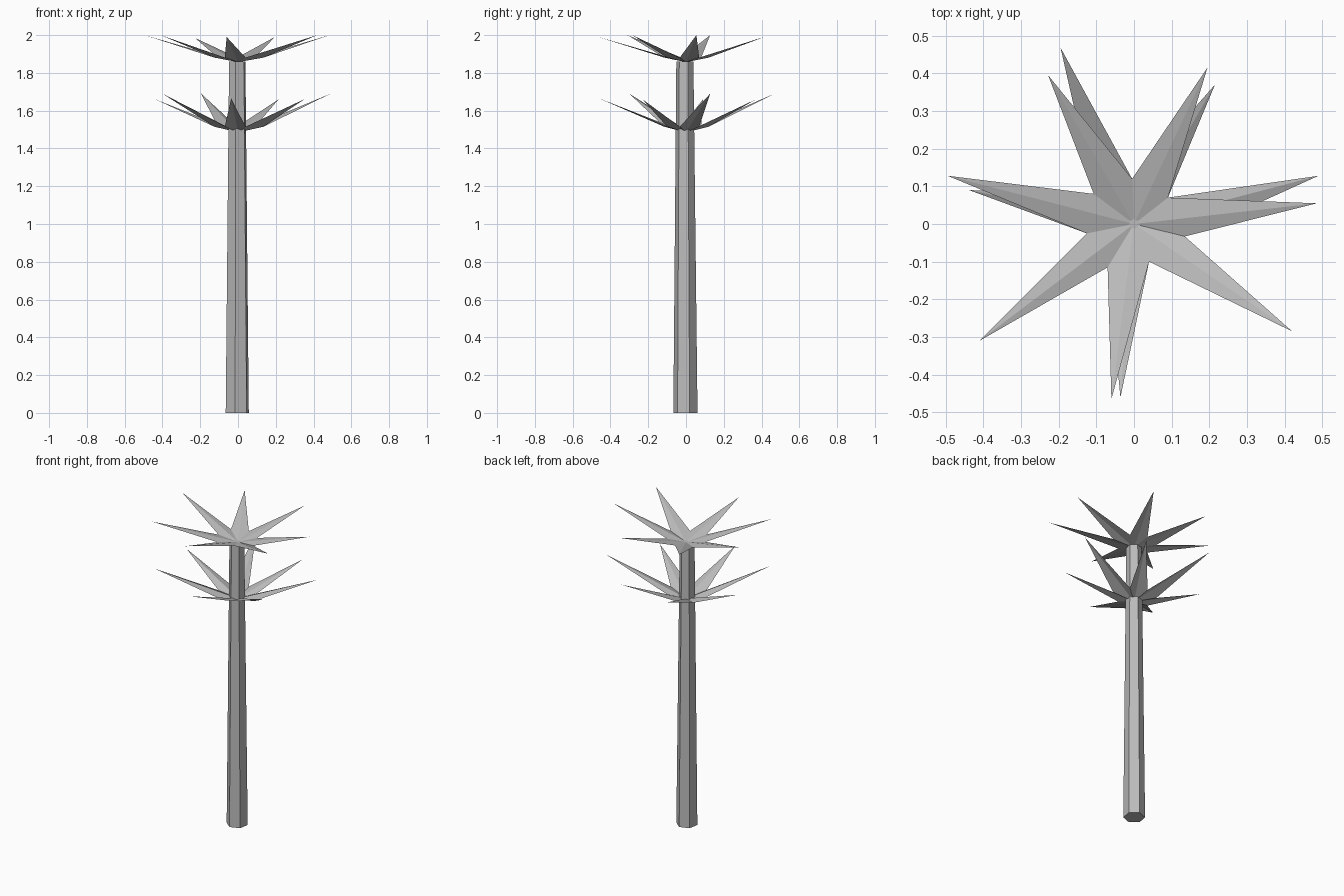
import bpy, bmesh
from math import radians, cos, sin

cube = bpy.data.objects.get("Cube")
if cube:
    bpy.data.objects.remove(cube, do_unlink=True)

grey = bpy.data.materials.new("plain_grey")
grey.use_nodes = True
colour = (0.5, 0.5, 0.5, 1)
grey.diffuse_color = colour
grey.node_tree.nodes["Principled BSDF"].inputs["Base Color"].default_value = colour


def make_object(name, bm):
    mesh = bpy.data.meshes.new(name)
    bm.to_mesh(mesh)
    bm.free()
    mesh.materials.append(grey)
    obj = bpy.data.objects.new(name, mesh)
    bpy.context.collection.objects.link(obj)


def trunk(sections, sides=6, turn=20):
    bm = bmesh.new()
    rings = []
    for z, r, cx, cy in sections:
        angles = [radians(turn + 360 * i / sides) for i in range(sides)]
        rings.append([bm.verts.new((cx + r * cos(a), cy + r * sin(a), z)) for a in angles])
    for low, high in zip(rings, rings[1:]):
        for i in range(sides):
            j = (i + 1) % sides
            bm.faces.new((low[i], low[j], high[j], high[i]))
    bm.faces.new(rings[0][::-1])
    bm.faces.new(rings[-1])
    make_object("trunk", bm)


def leaf_crown(name, base_z, valley_rise, tips, valleys):
    # Shallow star: every leaf is two triangles meeting at the centre
    bm = bmesh.new()
    centre = bm.verts.new((0, 0, base_z))
    notch = [bm.verts.new((x, y, base_z + valley_rise)) for x, y in valleys]
    for i, tip in enumerate(tips):
        point = bm.verts.new(tip)
        bm.faces.new((centre, notch[i - 1], point))
        bm.faces.new((centre, point, notch[i]))
    make_object(name, bm)


# Tapered six-sided trunk
trunk([(0, 0.065, -0.004, -0.003), (1.86, 0.046, -0.004, -0.006)])

# Notches lie counter-clockwise after each leaf tip
notches = [(0.09, 0.07), (-0.005, 0.12), (-0.107, 0.08), (-0.125, -0.025),
           (-0.07, -0.115), (0.04, -0.1), (0.135, -0.033)]

leaf_crown("upper_leaves", 1.857, 0.024,
           [(0.485, 0.055, 2.0), (0.195, 0.415, 1.99), (-0.228, 0.395, 1.985),
            (-0.495, 0.128, 2.0), (-0.41, -0.31, 2.0), (-0.06, -0.465, 1.99),
            (0.42, -0.285, 2.0)], notches)

leaf_crown("lower_leaves", 1.485, 0.03,
           [(0.49, 0.128, 1.69), (0.215, 0.37, 1.66), (-0.195, 0.468, 1.69),
            (-0.438, 0.09, 1.66), (-0.4, -0.3, 1.69), (-0.036, -0.46, 1.665),
            (0.35, -0.23, 1.66)], notches)
